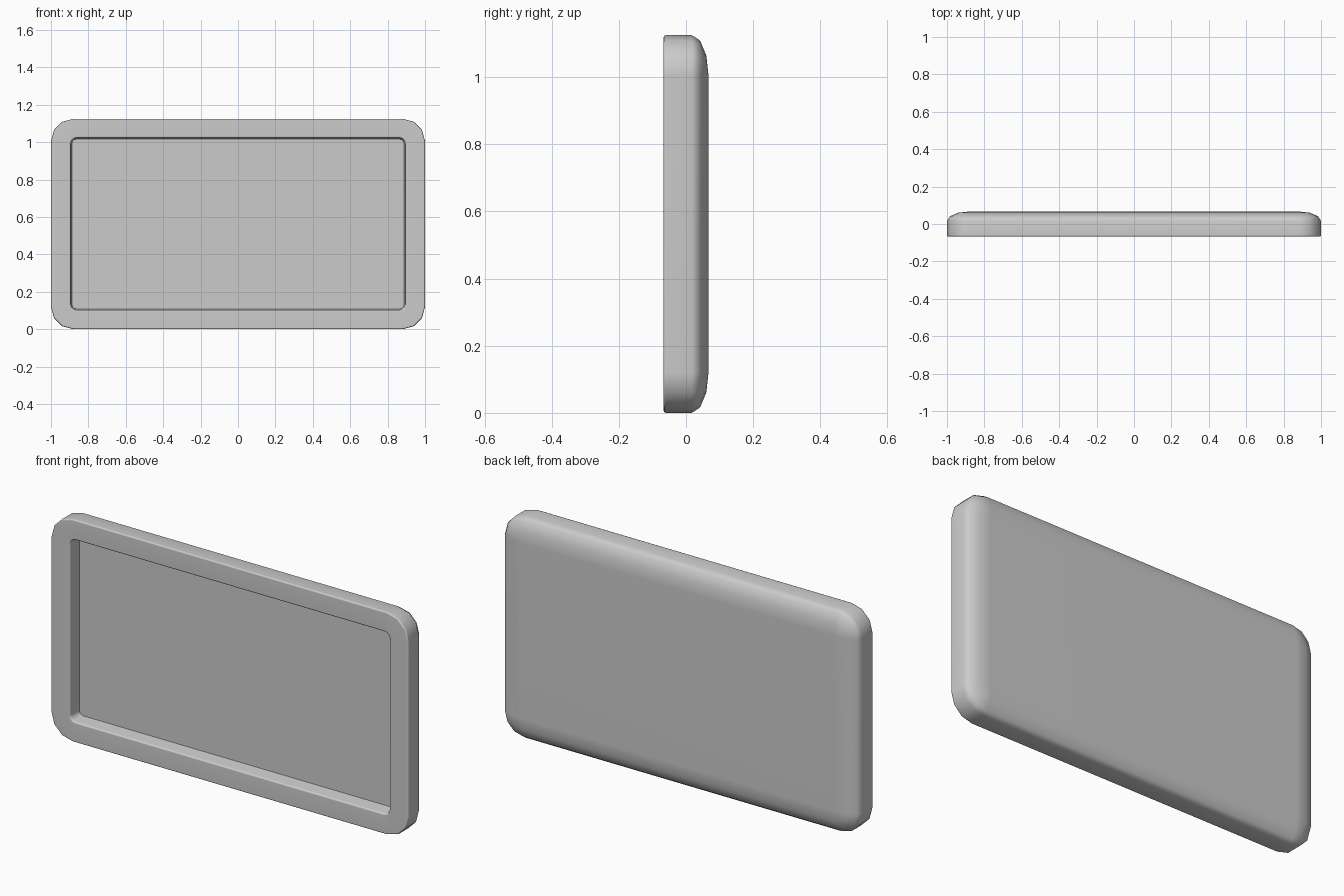
import bpy, bmesh
from math import cos, sin, radians

if "Cube" in bpy.data.objects:
    bpy.data.objects.remove(bpy.data.objects["Cube"])

W, Z0, Z1 = 1.0, 0.0, 1.125   # half width, bottom and top of the tablet
R, STEPS = 0.12, 3            # corner radius and segments per corner


def rounded_ring(bm, half_w, z0, z1, r, y):
    """Loop of vertices around a rounded rectangle, facing -y."""
    verts = []
    corners = [(half_w - r, z1 - r), (-half_w + r, z1 - r),
               (-half_w + r, z0 + r), (half_w - r, z0 + r)]
    for i, (cx, cz) in enumerate(corners):
        for k in range(STEPS + 1):
            a = radians(90 * i + 90 * k / STEPS)
            verts.append(bm.verts.new((cx + r * cos(a), y, cz + r * sin(a))))
    return verts


def inset_ring(bm, d, y, r=None):
    return rounded_ring(bm, W - d, Z0 + d, Z1 - d, R - d if r is None else r, y)


bm = bmesh.new()
rings = []

# Recess floor, recess wall and softened inner lip
for d, y, r in [(0.113, 0.0, 0.022), (0.106, -0.058, 0.03),
                (0.104, -0.064, 0.032), (0.098, -0.067, 0.038)]:
    rings.append(rounded_ring(bm, W - d, Z0 + d - 0.004, Z1 - d + 0.004, r, y))

# Front frame, thin outer bevel and straight side wall
for d, y in [(0.007, -0.067), (0.002, -0.065), (0.0, -0.060)]:
    rings.append(inset_ring(bm, d, y))

# Wide rounded edge leading to the flat back
for k in range(STEPS + 1):
    a = radians(90 * k / STEPS)
    rings.append(inset_ring(bm, R * (1 - cos(a)), 0.017 + 0.05 * sin(a)))

# Skin the rings and close the recess floor and back
n = len(rings[0])
for a, b in zip(rings, rings[1:]):
    for i in range(n):
        j = (i + 1) % n
        bm.faces.new((a[i], a[j], b[j], b[i]))
bm.faces.new(rings[0])
bm.faces.new(rings[-1])
bmesh.ops.remove_doubles(bm, verts=bm.verts, dist=0.0005)
bmesh.ops.recalc_face_normals(bm, faces=bm.faces)

mesh = bpy.data.meshes.new("tablet_housing")
bm.to_mesh(mesh)
bm.free()
housing = bpy.data.objects.new("tablet_housing", mesh)
bpy.context.collection.objects.link(housing)
bpy.context.view_layer.objects.active = housing
housing.select_set(True)
bpy.ops.object.shade_smooth_by_angle(angle=radians(50))

# Keep the large flat faces evenly shaded
mod = housing.modifiers.new("weighted_normals", 'WEIGHTED_NORMAL')
mod.keep_sharp = True
